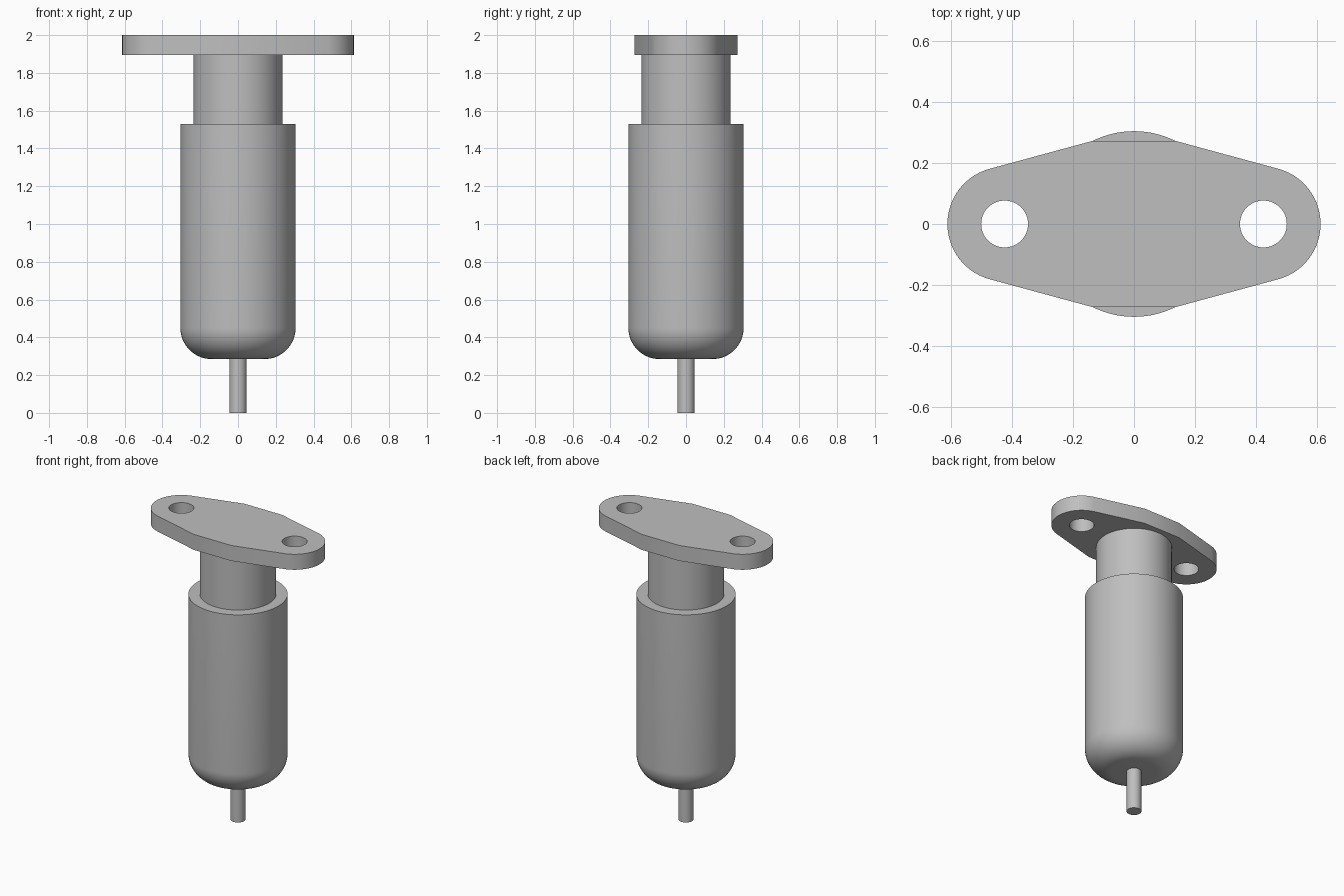
import bpy, bmesh
from math import sin, cos, pi, radians

if "Cube" in bpy.data.objects:
    bpy.data.objects.remove(bpy.data.objects["Cube"])

GREY = (0.52, 0.52, 0.52, 1)
metal = bpy.data.materials.new("grey_metal")
metal.use_nodes = True
metal.diffuse_color = GREY
metal.node_tree.nodes["Principled BSDF"].inputs["Base Color"].default_value = GREY


def finish(name, bm):
    bmesh.ops.recalc_face_normals(bm, faces=bm.faces)
    mesh = bpy.data.meshes.new(name)
    bm.to_mesh(mesh)
    bm.free()
    mesh.materials.append(metal)
    obj = bpy.data.objects.new(name, mesh)
    bpy.context.collection.objects.link(obj)
    return obj


def smooth(obj):
    bpy.ops.object.select_all(action="DESELECT")
    obj.select_set(True)
    bpy.context.view_layer.objects.active = obj
    bpy.ops.object.shade_smooth_by_angle(angle=radians(30))


def lathe(name, profile, steps=96):
    """Spin an (r, z) profile that starts and ends on the axis."""
    bm = bmesh.new()
    verts = [bm.verts.new((r, 0, z)) for r, z in profile]
    edges = [bm.edges.new(pair) for pair in zip(verts, verts[1:])]
    bmesh.ops.spin(bm, geom=verts + edges, cent=(0, 0, 0), axis=(0, 0, 1),
                   angle=2 * pi, steps=steps, use_merge=True)
    bmesh.ops.remove_doubles(bm, verts=bm.verts, dist=0.0001)
    obj = finish(name, bm)
    smooth(obj)
    return obj


def prism(name, outline, z0, z1):
    bm = bmesh.new()
    face = bm.faces.new([bm.verts.new((x, y, z0)) for x, y in outline])
    top = bmesh.ops.extrude_face_region(bm, geom=[face])["geom"]
    for v in top:
        if isinstance(v, bmesh.types.BMVert):
            v.co.z = z1
    return finish(name, bm)


def arc(cx, cy, r, start, end, n):
    angles = [radians(start + (end - start) * i / n) for i in range(n + 1)]
    return [(cx + r * cos(a), cy + r * sin(a)) for a in angles]


# Main body with rounded lower edge
R, FILLET, BASE, SHOULDER = 0.305, 0.165, 0.285, 1.53
body_profile = [(0, BASE)] + arc(R - FILLET, BASE + FILLET, FILLET, -90, 0, 16)
lathe("body", body_profile + [(R, SHOULDER), (0, SHOULDER)])

# Neck and bottom pin
lathe("neck", [(0, SHOULDER - 0.02), (0.235, SHOULDER - 0.02), (0.235, 1.9), (0, 1.9)])
lathe("pin", [(0, 0), (0.046, 0), (0.046, BASE + 0.02), (0, BASE + 0.02)], 48)

# Mounting flange: rounded ends, tapered sides, short flats in the middle
HOLE_X, PLATE_Z = 0.425, 1.895
right = [(0.14, -0.272)] + arc(HOLE_X, 0, 0.188, -75, 75, 40) + [(0.14, 0.272)]
flange = prism("flange", right + [(-x, -y) for x, y in right], PLATE_Z, 2)

# Bolt holes
for side in (-1, 1):
    ring = arc(side * HOLE_X, 0, 0.077, 0, 360, 48)[:-1]
    cutter = prism("hole_cutter", ring, PLATE_Z - 0.1, 2.1)
    cutter.hide_render = True
    cut = flange.modifiers.new("bolt_hole", "BOOLEAN")
    cut.operation = "DIFFERENCE"
    cut.solver = "EXACT"
    cut.object = cutter
    bpy.context.view_layer.objects.active = flange
    bpy.ops.object.modifier_apply(modifier=cut.name)
    bpy.data.objects.remove(cutter)
smooth(flange)
